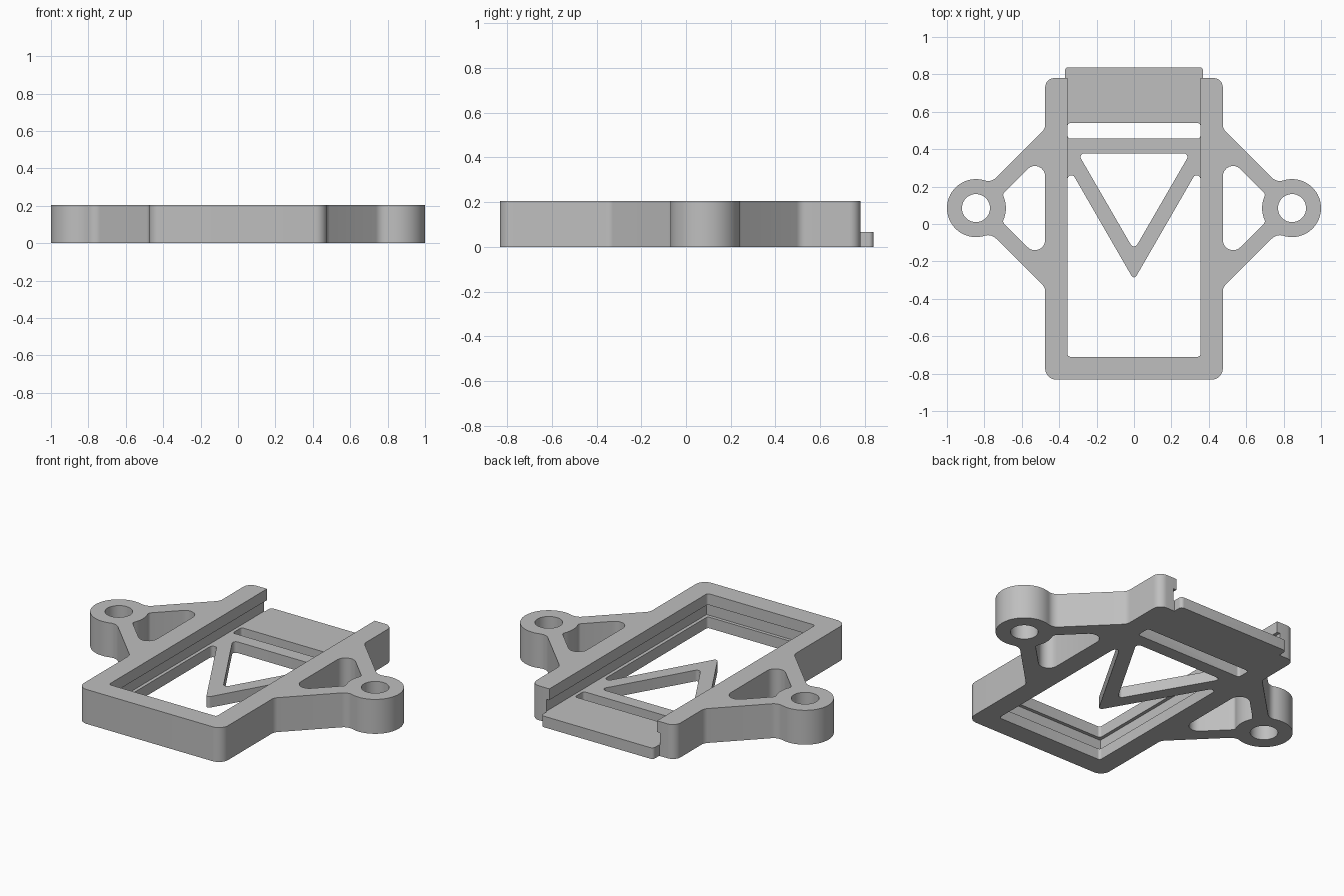
import bpy, bmesh, math
from mathutils import Vector

if "Cube" in bpy.data.objects:
    bpy.data.objects.remove(bpy.data.objects["Cube"])

EAR = Vector((0.845, 0.085))      # centre of the mounting ear
H, FLOOR, LIP = 0.205, 0.066, 0.138

grey = bpy.data.materials.new("grey plastic")
grey.diffuse_color = (0.52, 0.52, 0.52, 1)
grey.use_nodes = True
grey.node_tree.nodes["Principled BSDF"].inputs["Base Color"].default_value = grey.diffuse_color


def arc(c, r, a0, a1, n):
    """Points on an arc, angles in degrees, as (x, y, no rounding)."""
    out = []
    for i in range(n + 1):
        a = math.radians(a0 + (a1 - a0) * i / n)
        out.append((c[0] + r * math.cos(a), c[1] + r * math.sin(a), 0))
    return out


def rounded(points, n=8):
    """Turn (x, y, radius) corners into a polygon with rounded corners."""
    out = []
    for i, (x, y, r) in enumerate(points):
        p = Vector((x, y))
        if r == 0:
            out.append(p)
            continue
        a = (Vector(points[i - 1][:2]) - p).normalized()
        b = (Vector(points[(i + 1) % len(points)][:2]) - p).normalized()
        half = a.angle(b) / 2
        t = r / math.tan(half)
        c = p + (a + b).normalized() * (r / math.sin(half))
        s, e = p + a * t - c, p + b * t - c
        total = s.angle(e)
        for k in range(n + 1):
            f = k / n
            v = (s * math.sin((1 - f) * total) + e * math.sin(f * total)) / math.sin(total)
            out.append(c + v)
    return out


def prism(name, points, z0, z1):
    """Extrude a rounded outline between two heights."""
    bm = bmesh.new()
    face = bm.faces.new([bm.verts.new((p.x, p.y, z0)) for p in rounded(points)])
    top = bmesh.ops.extrude_face_region(bm, geom=[face])["geom"]
    bmesh.ops.translate(bm, vec=(0, 0, z1 - z0),
                        verts=[v for v in top if isinstance(v, bmesh.types.BMVert)])
    bmesh.ops.recalc_face_normals(bm, faces=bm.faces[:])
    me = bpy.data.meshes.new(name)
    bm.to_mesh(me)
    bm.free()
    me.materials.append(grey)
    ob = bpy.data.objects.new(name, me)
    bpy.context.collection.objects.link(ob)
    return ob


def box(x, y0, y1, r=0.0):
    return [(-x, y0, r), (x, y0, r), (x, y1, r), (-x, y1, r)]


def flip_x(points):
    return [(-x, y, r) for x, y, r in reversed(points)]


def flip_y(points):
    return [(x, 2 * EAR.y - y, r) for x, y, r in reversed(points)]


# Outline: tongue, rail end, sloped arm, ear, then back to the front corner
neck = arc((0.78, 0.29), 0.06, 225, 287.6, 8)
arm = [(0.475, 0.51, 0.05)] + neck
side = ([(0.37, 0.838, 0.02), (0.37, 0.78, 0), (0.475, 0.78, 0.05)] + arm
        + arc(EAR, 0.155, 107.6, -107.6, 40)[1:-1]
        + flip_y(arm) + [(0.475, -0.832, 0.06)])
body = prism("holder_frame", side + flip_x(side), 0, H)

# Openings
pocket = ([(0.475, 0.388, 0.055), (0.703, 0.160, 0.02)]
          + arc(EAR, 0.16, 160, 200, 8)
          + [(0.703, 0.010, 0.02), (0.475, -0.218, 0.055)])
eye = arc(EAR, 0.075, 0, 360, 40)[:-1]
front_gap = [(-0.355, -0.71, 0.015), (0.355, -0.71, 0.015), (0.355, 0.315, 0.02),
             (0, -0.30, 0.015), (-0.355, 0.315, 0.02)]
triangle = [(-0.30, 0.378, 0.02), (0.30, 0.378, 0.02), (0, -0.14, 0.02)]

cuts = [
    ("groove", box(0.375, -0.73, 1), FLOOR, LIP),
    ("upper_opening", box(0.355, -0.71, 1, 0.015), 0.1, 0.3),
    ("tongue_clearance", box(0.43, 0.78, 1), FLOOR, 0.3),
    ("front_gap", front_gap, -0.1, 0.1),
    ("triangle_gap", triangle, -0.1, 0.1),
    ("slot", box(0.355, 0.457, 0.54, 0.015), -0.1, 0.1),
]
for shape, label in ((pocket, "arm_pocket"), (eye, "ear_hole")):
    cuts += [(label + "_right", shape, -0.1, 0.3),
             (label + "_left", flip_x(shape), -0.1, 0.3)]

bpy.context.view_layer.objects.active = body
body.select_set(True)
for name, shape, z0, z1 in cuts:
    cutter = prism(name, shape, z0, z1)
    mod = body.modifiers.new(name, "BOOLEAN")
    mod.operation, mod.solver, mod.object = "DIFFERENCE", "EXACT", cutter
    bpy.ops.object.modifier_apply(modifier=name)
    bpy.data.objects.remove(cutter)

bpy.ops.object.shade_smooth_by_angle(angle=math.radians(30))
